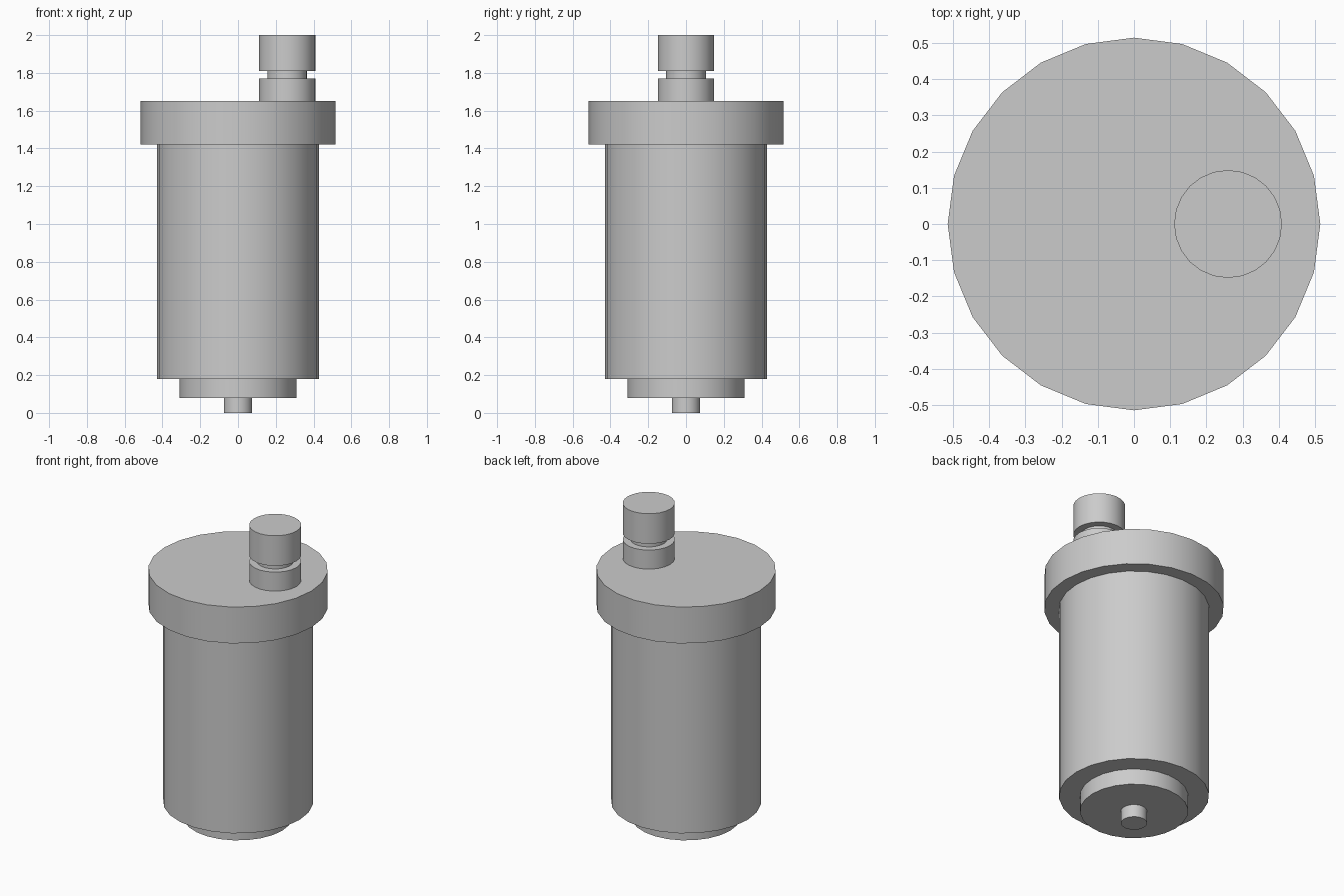
import bpy
import math

cube = bpy.data.objects.get("Cube")
if cube:
    bpy.data.objects.remove(cube, do_unlink=True)

# Single plain grey finish
grey = bpy.data.materials.new("plain_grey")
grey.use_nodes = True
colour = (0.6, 0.6, 0.6, 1)
grey.diffuse_color = colour
grey.node_tree.nodes["Principled BSDF"].inputs["Base Color"].default_value = colour


def cylinder(name, radius, bottom, top, x=0, sides=24):
    """Upright cylinder between two heights, smooth round its side."""
    bpy.ops.mesh.primitive_cylinder_add(
        vertices=sides, radius=radius, depth=top - bottom,
        location=(x, 0, (bottom + top) / 2))
    obj = bpy.context.object
    obj.name = name
    obj.data.materials.append(grey)
    bpy.ops.object.shade_smooth_by_angle(angle=math.radians(30))
    return obj


# Bottom outlet and base step
cylinder("outlet_pin", 0.075, 0, 0.08)
cylinder("base_step", 0.31, 0.08, 0.18)

# Main vessel and its wide cap
cylinder("body", 0.43, 0.18, 1.42)
cylinder("cap", 0.515, 1.42, 1.65)

# Off-centre valve on top of the cap
VALVE_X = 0.26
cylinder("valve_collar", 0.149, 1.65, 1.77, VALVE_X)
cylinder("valve_neck", 0.105, 1.77, 1.81, VALVE_X)
cylinder("valve_knob", 0.149, 1.81, 2.0, VALVE_X)
